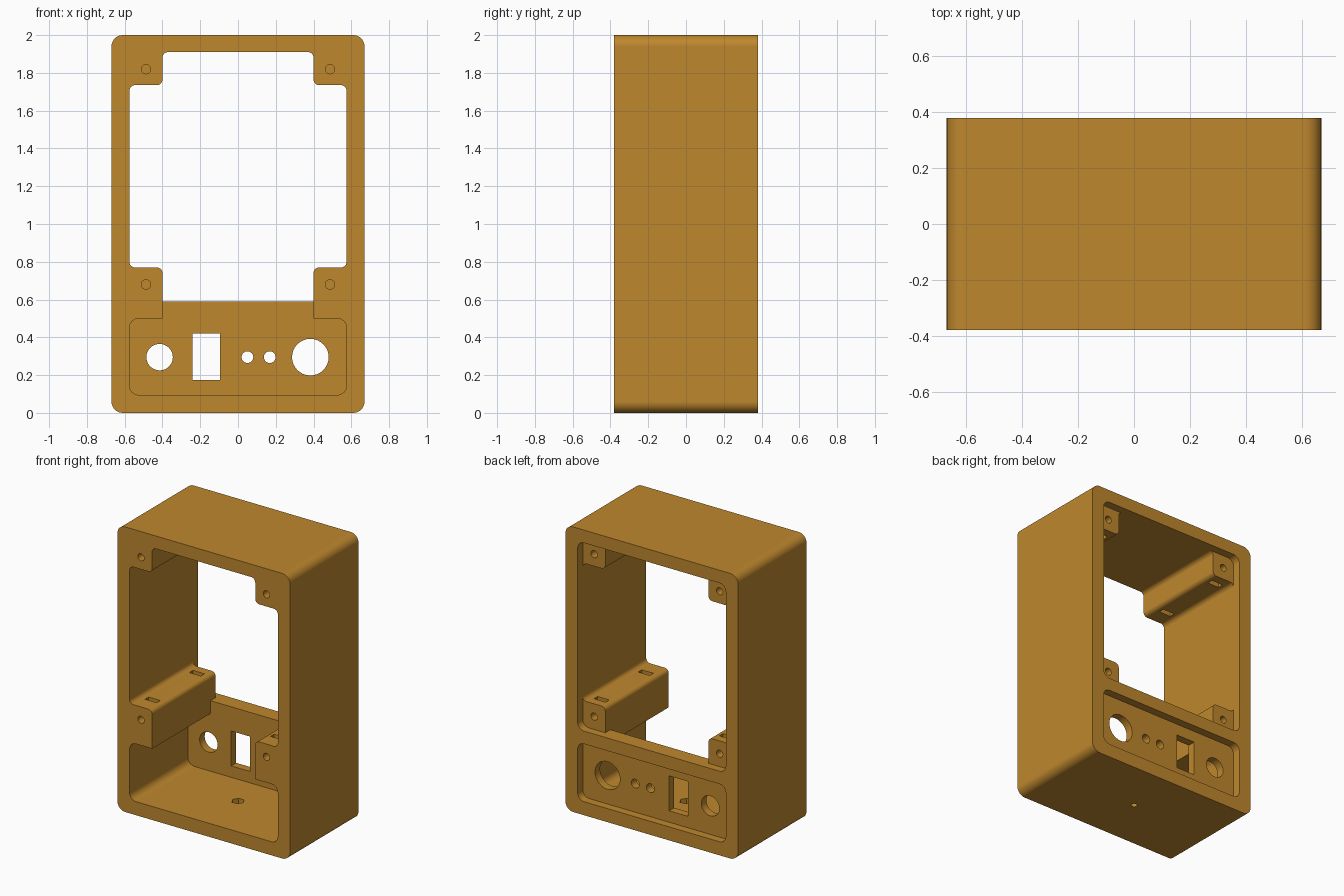
import bpy, bmesh, math
from mathutils import Vector

if "Cube" in bpy.data.objects:
    bpy.data.objects.remove(bpy.data.objects["Cube"])

W, D, H = 0.67, 0.38, 2.0        # half width, half depth, height
IN, POST = 0.575, 0.40           # inner wall and post edges
FLOOR, CEIL = 0.095, 1.91
PANEL_Y, LIP_Y = 0.267, 0.323    # inner face of rear panel, rear recess floor
ORANGE = bpy.data.materials.new("orange plastic")
ORANGE.diffuse_color = (0.52, 0.245, 0.027, 1)
ORANGE.use_nodes = True
ORANGE.node_tree.nodes["Principled BSDF"].inputs["Base Color"].default_value = ORANGE.diffuse_color


def fillet(points, seg=8):
    """Round each (x, z, radius) corner of a closed profile."""
    out, n = [], len(points)
    for i, (x, z, r) in enumerate(points):
        p = Vector((x, z))
        if r == 0:
            out.append(p)
            continue
        a = (Vector(points[i - 1][:2]) - p).normalized()
        b = (Vector(points[(i + 1) % n][:2]) - p).normalized()
        c = p + (a + b) * r      # right-angled corners only
        for k in range(seg + 1):
            t = k / seg * math.pi / 2
            out.append(c - b * r * math.cos(t) - a * r * math.sin(t))
    return out


def prism(name, profile, y0, y1):
    """Extrude an x-z profile along y."""
    bm = bmesh.new()
    face = bm.faces.new([bm.verts.new((p[0], y0, p[1])) for p in profile])
    ext = bmesh.ops.extrude_face_region(bm, geom=[face])
    verts = [v for v in ext["geom"] if isinstance(v, bmesh.types.BMVert)]
    bmesh.ops.translate(bm, verts=verts, vec=(0, y1 - y0, 0))
    bmesh.ops.recalc_face_normals(bm, faces=bm.faces)
    me = bpy.data.meshes.new(name)
    bm.to_mesh(me)
    bm.free()
    ob = bpy.data.objects.new(name, me)
    bpy.context.collection.objects.link(ob)
    return ob


def rect(x0, x1, z0, z1, r=0):
    return fillet([(x0, z0, r), (x1, z0, r), (x1, z1, r), (x0, z1, r)])


def circle(x, z, r, n=32):
    return [(x + r * math.cos(2 * math.pi * k / n),
             z + r * math.sin(2 * math.pi * k / n)) for k in range(n)]


def opening(lower):
    """Window outline stepping around the four corner posts."""
    r = 0.03
    half = lower + [(POST, 0.77, r), (IN, 0.77, r), (IN, 1.735, r),
                    (POST, 1.735, r), (POST, CEIL, r)]
    return fillet(half + [(-x, z, q) for x, z, q in reversed(half)])


# case body
case = prism("case", rect(-W, W, 0, H, 0.06), -D, D)
cutters = []


def cut(profile, y0, y1):
    cutters.append(prism("cutter", profile, y0, y1))
    return cutters[-1]


# front cavity, rear window, and the two rear recesses
cut(opening([(IN, FLOOR, 0.05), (IN, 0.5, 0.05), (POST, 0.5, 0)]), -0.5, PANEL_Y)
cut(opening([(POST, 0.59, 0)]), 0.1, 0.5)
cut(rect(-IN, IN, 0.59, CEIL, 0.05), LIP_Y, 0.5)
cut(rect(-IN, IN, FLOOR, 0.5, 0.05), LIP_Y, 0.5)

# panel cut-outs
for x, r in ((-0.415, 0.07), (0.05, 0.031), (0.168, 0.031), (0.383, 0.097)):
    cut(circle(x, 0.295, r), 0.2, 0.45)
cut(rect(-0.24, -0.095, 0.175, 0.42), 0.2, 0.45)

# screw holes and nut slots in the posts
for x in (-0.487, 0.487):
    for z, z0, z1 in ((0.68, 0.63, 0.85), (1.82, 1.65, 1.87)):
        cut(circle(x, z, 0.025, 20), -0.5, -0.17)
        cut(circle(x, z, 0.025, 20), 0.16, 0.5)
        for y in (-0.25, 0.24):
            cut(rect(x - 0.045, x + 0.045, z0, z1), y - 0.02, y + 0.02)

# base mounting hole with a wider nut pocket above it
for r, y0, y1, n in ((0.02, -0.1, 0.2, 20), (0.042, 0.045, 0.2, 6)):
    hole = cut(circle(0, 0, r, n), y0, y1)
    for v in hole.data.vertices:
        v.co = (v.co.x, -v.co.z, v.co.y)

for c in cutters:
    c.hide_render = True
    mod = case.modifiers.new("cut", "BOOLEAN")
    mod.operation, mod.solver, mod.object = "DIFFERENCE", "EXACT", c

# bake the cuts and discard the cutters
deps = bpy.context.evaluated_depsgraph_get()
mesh = bpy.data.meshes.new_from_object(case.evaluated_get(deps))
case.modifiers.clear()
case.data = mesh
for c in cutters:
    bpy.data.objects.remove(c)
mesh.materials.clear()
mesh.materials.append(ORANGE)

# smooth fillets, flat walls
bpy.context.view_layer.objects.active = case
case.select_set(True)
bpy.ops.object.shade_smooth_by_angle(angle=math.radians(30))
case.modifiers.new("flat_walls", "WEIGHTED_NORMAL").keep_sharp = True
